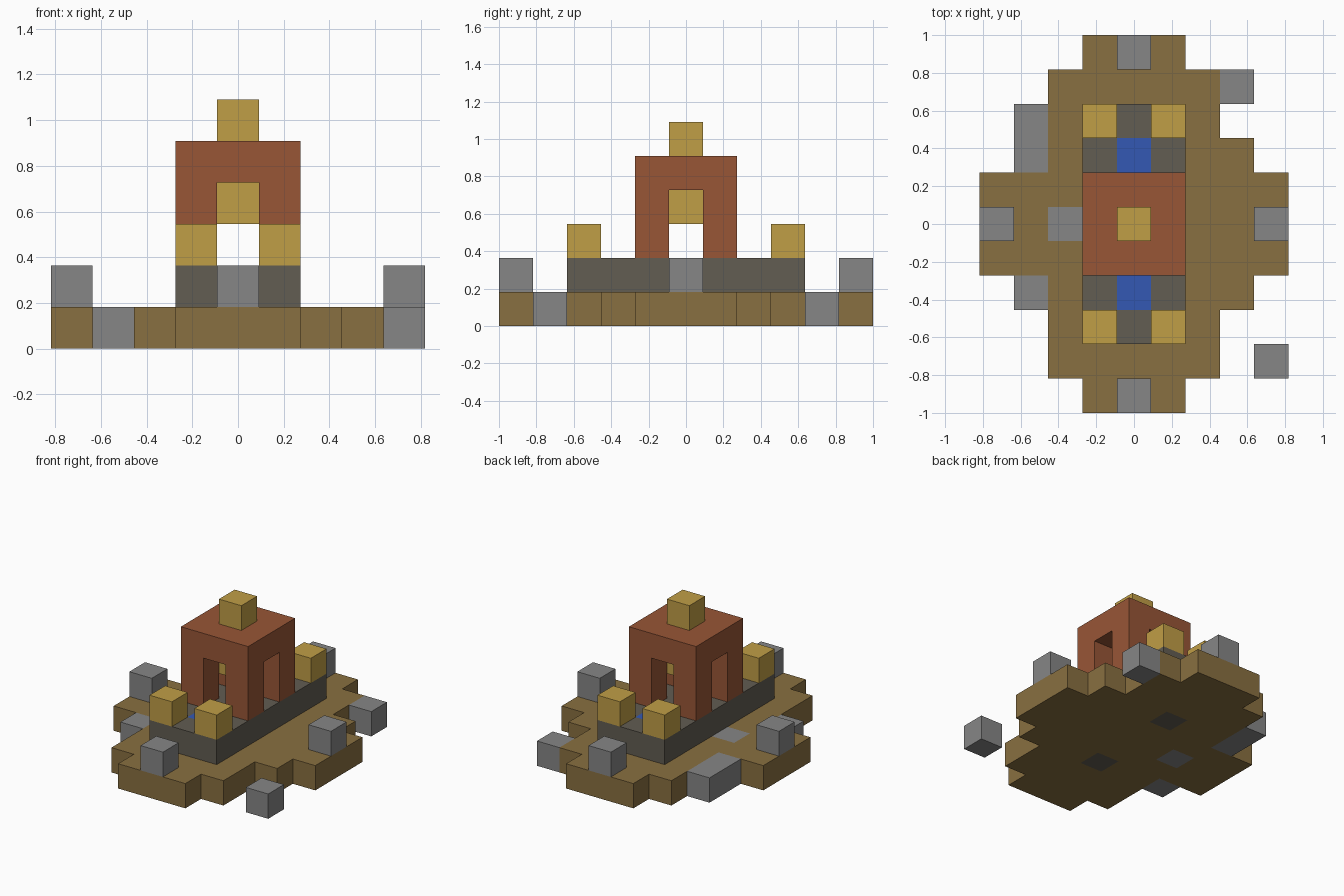
import bpy
import bmesh
from math import radians
from mathutils import Vector

cube = bpy.data.objects.get("Cube")
if cube:
    bpy.data.objects.remove(cube, do_unlink=True)

U = 2 / 11  # edge of one block


def material(name, rgb):
    m = bpy.data.materials.new(name)
    m.use_nodes = True
    m.diffuse_color = (*rgb, 1)
    bsdf = m.node_tree.nodes["Principled BSDF"]
    bsdf.inputs["Base Color"].default_value = (*rgb, 1)
    bsdf.inputs["Roughness"].default_value = 0.9
    return m


earth = material("brown earth", (0.25, 0.16, 0.052))
rock = material("light grey rock", (0.238, 0.238, 0.238))
stone = material("dark grey stone", (0.122, 0.109, 0.084))
brick = material("red brick", (0.314, 0.093, 0.037))
gold = material("gold", (0.527, 0.342, 0.061))
water = material("blue water", (0.034, 0.098, 0.456))


def box(xs, ys, zs):
    """Set of grid cells in inclusive ranges."""
    return {(x, y, z) for x in range(xs[0], xs[1] + 1)
            for y in range(ys[0], ys[1] + 1)
            for z in range(zs[0], zs[1] + 1)}


def build(name, cells, mat):
    """Closed outer skin of a set of grid cells."""
    bm = bmesh.new()
    for cell in cells:
        centre = Vector(cell) + Vector((0, 0, 0.5))
        for axis in range(3):
            for sign in (-1, 1):
                n = Vector((0, 0, 0))
                n[axis] = sign
                if tuple(int(c + d) for c, d in zip(cell, n)) in cells:
                    continue
                a = Vector((0, 0, 0))
                a[(axis + 1) % 3] = 0.5
                b = n.cross(a)
                mid = centre + n / 2
                corners = (mid - a - b, mid + a - b, mid + a + b, mid - a + b)
                bm.faces.new([bm.verts.new(p * U) for p in corners])
    bmesh.ops.remove_doubles(bm, verts=bm.verts, dist=0.001)
    bmesh.ops.dissolve_limit(bm, angle_limit=radians(1),
                             verts=bm.verts, edges=bm.edges)
    mesh = bpy.data.meshes.new(name)
    bm.to_mesh(mesh)
    bm.free()
    mesh.materials.append(mat)
    obj = bpy.data.objects.new(name, mesh)
    bpy.context.collection.objects.link(obj)
    return obj


LOW = (0, 0)

# Loose rocks, at ground level and standing on the island's rim
ground_rocks = {"front_right_rock": box((-3, -3), (-2, -2), LOW),
                "back_right_rock": box((-3, -3), (2, 3), LOW),
                "path_rock": box((-2, -2), (0, 0), LOW),
                "back_left_rock": box((3, 3), (4, 4), LOW),
                "front_left_rock": box((4, 4), (-4, -4), LOW)}
rim_rocks = {"front_rim_rock": {(0, -5, 1)}, "back_rim_rock": {(0, 5, 1)},
             "right_rim_rock": {(-4, 0, 1)}, "left_rim_rock": {(4, 0, 1)}}
for name, cells in {**ground_rocks, **rim_rocks}.items():
    build(name, cells, rock)

# Stone platform, with footings under the two pools
pools = {"front_pool": {(0, -2, 1)}, "back_pool": {(0, 2, 1)}}
footings = {(0, -2, 0), (0, 2, 0)}
platform = box((-1, 1), (-3, 3), (1, 1)) | footings
for name, cells in pools.items():
    platform -= cells
    build(name, cells, water)
build("stone_platform", platform, stone)

# Stepped island
island = (box((-1, 1), (-5, 5), LOW) | box((-2, 2), (-4, 4), LOW)
          | box((-2, 3), (-2, 2), LOW) | box((-4, 4), (-1, 1), LOW))
build("island", island - footings - ground_rocks["path_rock"], earth)

# Pavilion: four corner posts under a flat roof
pavilion = box((-1, 1), (-1, 1), (4, 4))
for x in (-1, 1):
    for y in (-1, 1):
        pavilion |= box((x, x), (y, y), (2, 3))
build("pavilion", pavilion, brick)

# Gold ornaments: finial, hanging lantern and corner blocks
build("roof_finial", {(0, 0, 5)}, gold)
build("hanging_lantern", {(0, 0, 3)}, gold)
for side, x in (("right", -1), ("left", 1)):
    for end, y in (("front", -3), ("back", 3)):
        build(f"{end}_{side}_gold_block", {(x, y, 2)}, gold)
